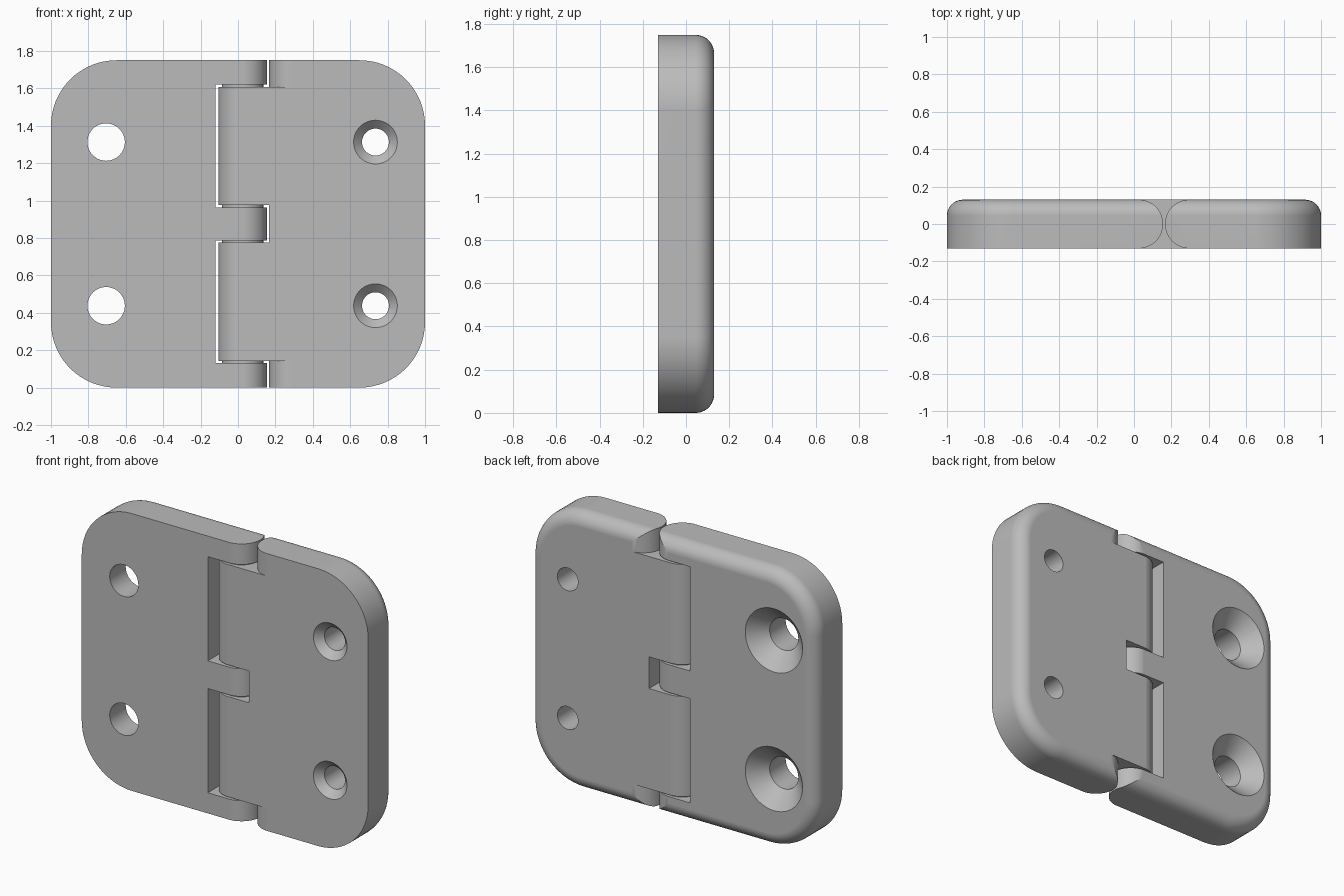
import bpy, bmesh, math
from math import sin, cos, pi

if "Cube" in bpy.data.objects:
    bpy.data.objects.remove(bpy.data.objects["Cube"])

H, D = 1.75, 0.13            # height, half thickness
CORNER, FILLET = 0.35, 0.085
PIN_X, KNUCKLE_R = 0.025, 0.1305

steel = bpy.data.materials.new("grey steel")
steel.use_nodes = True
GREY = (0.5, 0.5, 0.5, 1)
steel.diffuse_color = GREY
steel.node_tree.nodes["Principled BSDF"].inputs["Base Color"].default_value = GREY


def loft(name, rings):
    """Solid skinned through closed rings of equal length, capped at both ends."""
    bm = bmesh.new()
    loops = [[bm.verts.new(p) for p in ring] for ring in rings]
    n = len(loops[0])
    for a, b in zip(loops, loops[1:]):
        for i in range(n):
            j = (i + 1) % n
            bm.faces.new((a[i], a[j], b[j], b[i]))
    bm.faces.new(loops[0])
    bm.faces.new(loops[-1])
    bmesh.ops.recalc_face_normals(bm, faces=bm.faces)
    me = bpy.data.meshes.new(name)
    bm.to_mesh(me)
    bm.free()
    me.materials.append(steel)
    ob = bpy.data.objects.new(name, me)
    bpy.context.collection.objects.link(ob)
    return ob


def prism(name, outline, z0, z1):
    return loft(name, [[(x, y, z) for x, y in outline] for z in (z0, z1)])


def block(x0, x1, z0, z1):
    return prism("cutter", [(x0, -0.3), (x1, -0.3), (x1, 0.3), (x0, 0.3)], z0, z1)


def round_end(cx, side, z0, z1):
    """Cutter leaving a half-round edge about cx that bulges towards side."""
    arc = [(cx + side * KNUCKLE_R * cos(a), KNUCKLE_R * sin(a))
           for a in (-pi / 2 + pi * i / 32 for i in range(33))]
    far = cx + side * 1.5
    outline = [(far, -0.3), (cx, -0.3)] + arc + [(cx, 0.3), (far, 0.3)]
    return prism("cutter", outline, z0, z1)


def turned(x, z, profile):
    """Hole cutter turned about the y direction from (y, radius) pairs."""
    return loft("cutter", [[(x + r * cos(2 * pi * i / 48), y, z + r * sin(2 * pi * i / 48))
                            for i in range(48)] for y, r in profile])


def plate(name):
    """Full rounded plate with a filleted back rim."""
    def ring(y, inset):
        pts = []
        for k, (sx, sz) in enumerate([(1, 1), (-1, 1), (-1, -1), (1, -1)]):
            for i in range(17):
                a = (k + i / 16) * pi / 2
                r = CORNER - inset
                pts.append((sx * (1 - CORNER) + r * cos(a), y,
                            H / 2 + sz * (H / 2 - CORNER) + r * sin(a)))
        return pts
    rings = [ring(-D, 0)]
    for i in range(11):
        a = i / 10 * pi / 2
        rings.append(ring(D - FILLET + FILLET * sin(a), FILLET * (1 - cos(a))))
    return loft(name, rings)


def finish(ob, cutters=()):
    bpy.ops.object.select_all(action='DESELECT')
    bpy.context.view_layer.objects.active = ob
    ob.select_set(True)
    for c in cutters:
        m = ob.modifiers.new("cut", 'BOOLEAN')
        m.operation, m.solver, m.object = 'DIFFERENCE', 'EXACT', c
        bpy.ops.object.modifier_apply(modifier=m.name)
        bpy.data.objects.remove(c)
    bpy.ops.object.shade_smooth_by_angle(angle=math.radians(25))
    w = ob.modifiers.new("flat faces", 'WEIGHTED_NORMAL')
    w.keep_sharp = True


MID = H / 2
HOLES = (MID - 0.4375, MID + 0.4375)

# Right leaf: three narrow knuckles, holes countersunk from the back
cuts = [round_end(PIN_X, 1, -0.1, H + 0.1),
        block(-0.12, 0.6, 0.13, MID - 0.0875),
        block(-0.12, 0.6, MID + 0.0875, H - 0.13)]
cuts += [turned(-0.705, z, [(-0.2, 0.1), (0.03, 0.1), (0.23, 0.3)]) for z in HOLES]
# trim away the other half first so each leaf stays simple
finish(plate("right_leaf"), cuts)

# Left leaf: two wide knuckles, holes countersunk from the front
cuts = [round_end(PIN_X, -1, -0.1, H + 0.1),
        round_end(0.2965, -1, -0.1, 0.142),
        round_end(0.2965, -1, H - 0.142, H + 0.1),
        block(-0.6, 0.167, MID - 0.1, MID + 0.1)]
cuts += [turned(0.735, z, [(-0.23, 0.217), (-0.085, 0.072), (0.2, 0.072)]) for z in HOLES]
finish(plate("left_leaf"), cuts)

# Hinge pin running through all knuckles
pin = loft("hinge_pin", [[(PIN_X + 0.11 * cos(2 * pi * i / 40), 0.11 * sin(2 * pi * i / 40), z)
                          for i in range(40)] for z in (0.1, H - 0.1)])
finish(pin)
